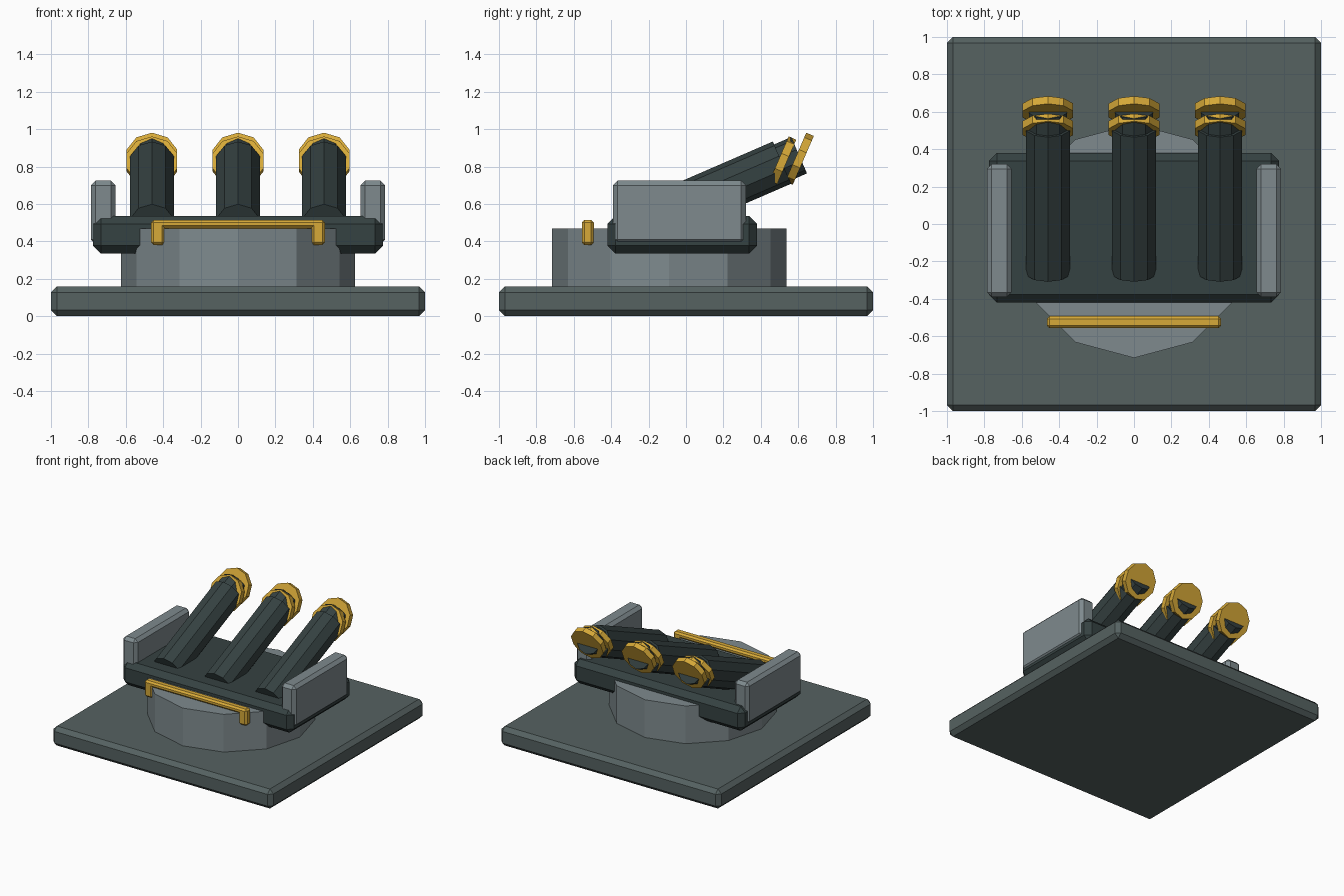
import bpy
from math import radians, pi
from mathutils import Matrix, Vector

cube = bpy.data.objects.get("Cube")
if cube:
    bpy.data.objects.remove(cube, do_unlink=True)


def material(name, rgb):
    m = bpy.data.materials.new(name)
    m.use_nodes = True
    m.diffuse_color = (*rgb, 1)
    m.node_tree.nodes["Principled BSDF"].inputs["Base Color"].default_value = (*rgb, 1)
    return m


SLATE = material("slate", (0.092, 0.122, 0.12))
DARK = material("dark_slate", (0.036, 0.054, 0.054))
STEEL = material("steel_grey", (0.21, 0.255, 0.27))
GOLD = material("gold", (0.68, 0.4, 0.04))


def bevel(obj, width):
    mod = obj.modifiers.new("Bevel", "BEVEL")
    mod.width = width
    mod.segments = 1
    mod.limit_method = "ANGLE"


def box(name, low, high, mat, chamfer):
    low, high = Vector(low), Vector(high)
    bpy.ops.mesh.primitive_cube_add(size=1)
    obj = bpy.context.object
    obj.name = name
    obj.data.transform(Matrix.Translation((low + high) / 2)
                       @ Matrix.Diagonal((*(high - low), 1)))
    obj.data.materials.append(mat)
    bevel(obj, chamfer)
    return obj


def cylinder(name, start, end, radius, sides, mat):
    """Flat-sided cylinder between two points, one corner line on top."""
    start, end = Vector(start), Vector(end)
    axis = end - start
    bpy.ops.mesh.primitive_cylinder_add(vertices=sides, radius=radius, depth=axis.length)
    obj = bpy.context.object
    obj.name = name
    # Tilt in the YZ plane only, so the corner stays in that plane
    tilt = Vector((0, 0, 1)).rotation_difference(axis.normalized()).to_matrix().to_4x4()
    spin = Matrix.Rotation(pi, 4, "Z") if axis.y > 0 else Matrix.Identity(4)
    obj.data.transform(Matrix.Translation((start + end) / 2) @ tilt @ spin)
    obj.data.materials.append(mat)
    return obj


# Ground slab, round pedestal and deck
box("base_slab", (-1, -1, 0), (1, 1, 0.16), SLATE, 0.032)
cylinder("pedestal", (0, -0.09, 0.15), (0, -0.09, 0.47), 0.626, 12, STEEL)
box("deck", (-0.775, -0.42, 0.335), (0.775, 0.38, 0.535), DARK, 0.042)

# Side armour plates
for side, s in (("left", 1), ("right", -1)):
    box(side + "_side_plate", (s * 0.72 - 0.066, -0.39, 0.385),
        (s * 0.72 + 0.066, 0.32, 0.725), STEEL, 0.025)

# Front handrail
box("rail_bar", (-0.465, -0.557, 0.47), (0.465, -0.493, 0.515), GOLD, 0.014)
for side, s in (("left", 1), ("right", -1)):
    box(side + "_rail_leg", (s * 0.428 - 0.037, -0.557, 0.38),
        (s * 0.428 + 0.037, -0.493, 0.51), GOLD, 0.014)

# Three raised tubes, each with a muzzle and two tilted collars
collar_axis = Vector((0, 0.918, -0.396))
for label, x in (("right", -0.46), ("centre", 0), ("left", 0.46)):
    tail = Vector((x, -0.26, 0.486))
    tip = Vector((x, 0.513, 0.821))
    along = (tip - tail).normalized()
    cylinder(label + "_tube", tail, tip, 0.123, 10, DARK)
    cylinder(label + "_muzzle", tip - along * 0.05, tip + along * 0.1, 0.106, 10, DARK)
    for part, y, z in (("inner", 0.513, 0.822), ("outer", 0.607, 0.842)):
        centre = Vector((x, y, z))
        half = collar_axis * 0.022
        cylinder(f"{label}_{part}_collar", centre - half, centre + half, 0.142, 10, GOLD)
